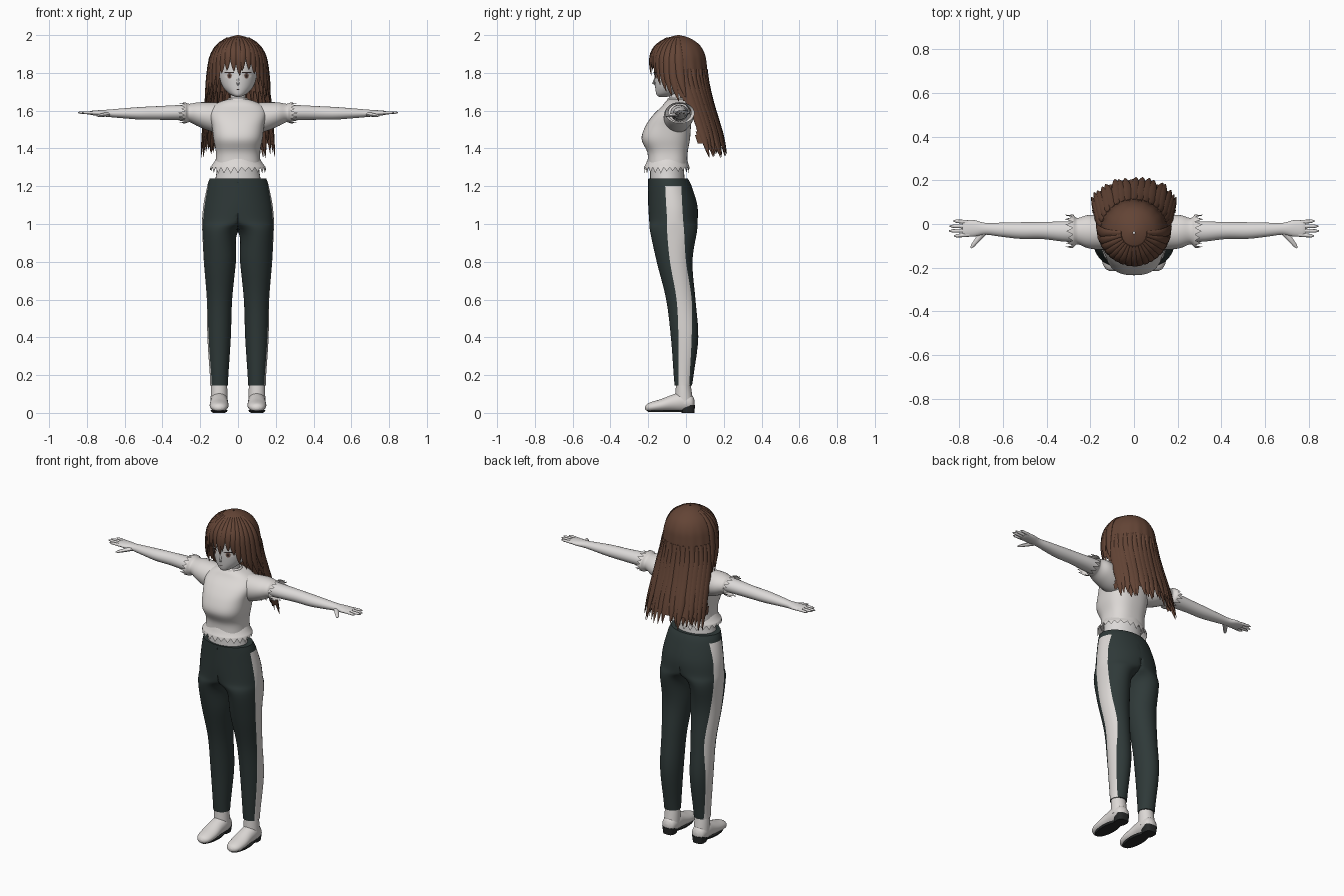
import bpy, bmesh, math, random
from mathutils import Vector

random.seed(4)
if "Cube" in bpy.data.objects:
    bpy.data.objects.remove(bpy.data.objects["Cube"], do_unlink=True)


def material(name, rgb):
    m = bpy.data.materials.new(name)
    m.use_nodes = True
    m.diffuse_color = (*rgb, 1)
    m.node_tree.nodes["Principled BSDF"].inputs["Base Color"].default_value = (*rgb, 1)
    return m


SKIN = material("pale_skin", (.72, .70, .69))
CLOTH = material("pale_cloth", (.72, .69, .67))
PANTS = material("dark_green_cloth", (.028, .041, .040))
HAIR = material("brown_hair", (.125, .058, .036))
SOLE = material("black_rubber", (.02, .022, .022))
IRIS = material("brown_iris", (.16, .09, .07))
LASH = material("dark_lash", (.03, .02, .018))
built = []


# ---- helpers ----
def smooth_rows(rows, per=5):
    """Catmull-Rom samples through every column of a table."""
    out = []
    for i in range(len(rows) - 1):
        a, b, c, d = (rows[max(0, min(len(rows) - 1, i + k))] for k in (-1, 0, 1, 2))
        for s in range(per):
            t = s / per
            out.append([q + .5 * t * (r - p + t * (2 * p - 5 * q + 4 * r - s4 + t * (3 * (q - r) + s4 - p)))
                        for p, q, r, s4 in zip(a, b, c, d)])
    return out + [list(rows[-1])]


def lookup(rows, z):
    """Linear lookup in rows sorted by falling first column."""
    for a, b in zip(rows, rows[1:]):
        if a[0] >= z >= b[0] and a[0] > b[0]:
            t = (a[0] - z) / (a[0] - b[0])
            return [p + (q - p) * t for p, q in zip(a, b)]
    return rows[0] if z > rows[0][0] else rows[-1]


def finish(name, verts, faces, mat, mirror=False):
    mesh = bpy.data.meshes.new(name)
    mesh.from_pydata([tuple(v) for v in verts], [], faces)
    bm = bmesh.new()
    bm.from_mesh(mesh)
    bmesh.ops.recalc_face_normals(bm, faces=bm.faces)
    bm.to_mesh(mesh)
    bm.free()
    mesh.materials.append(mat)
    ob = bpy.data.objects.new(name, mesh)
    bpy.context.collection.objects.link(ob)
    if mirror:
        ob.modifiers.new("mirror", "MIRROR").use_mirror_merge = False
    built.append(ob)
    return ob


def skin(name, rings, mat, mirror=False, caps=True, keep=None):
    n = len(rings[0])
    verts = [Vector(p) for ring in rings for p in ring]
    faces = [[i * n + k, i * n + (k + 1) % n, (i + 1) * n + (k + 1) % n, (i + 1) * n + k]
             for i in range(len(rings) - 1) for k in range(n)]
    if keep:
        faces = [f for f in faces if keep(sum((verts[v] for v in f), Vector()) / 4)]
    if caps:
        faces += [list(range(n)), list(range(len(verts) - n, len(verts)))]
    return finish(name, verts, faces, mat, mirror)


def loft(name, rows, mat, axis="Z", n=32, power=2, mirror=False, caps=True, teeth=0, floor=None):
    """Rows: position on axis, two centres, two radii. Teeth make the last ring ragged."""
    rings, table = [], smooth_rows(rows)
    for t, c1, c2, r1, r2 in table:
        ring = []
        for k in range(n):
            co, si = math.cos(math.tau * k / n), math.sin(math.tau * k / n)
            a = c1 + r1 * math.copysign(abs(co) ** (2 / power), co)
            b = c2 + r2 * math.copysign(abs(si) ** (2 / power), si)
            if floor is not None:
                b = max(b, floor)
            ring.append({"Z": (a, b, t), "X": (t, a, b), "Y": (a, t, b)}[axis])
        rings.append(ring)
    if teeth:
        i = "XYZ".index(axis)
        for k in range(0, n, 2):
            p = list(rings[-1][k])
            p[i] += teeth * random.uniform(.5, 1)
            rings[-1][k] = p
    return skin(name, rings, mat, mirror, caps)


def strand(name, pts, sides, widths, thick, mat, mirror=False):
    rings = []
    for i, p in enumerate(pts):
        tangent = (pts[min(i + 1, len(pts) - 1)] - pts[max(i - 1, 0)]).normalized()
        out = sides[i].cross(tangent).normalized()
        rings.append([p + sides[i] * widths[i] * math.cos(math.tau * k / 8)
                      + out * widths[i] * thick * math.sin(math.tau * k / 8) for k in range(8)])
    return skin(name, rings, mat, mirror)


# ---- trousers: z, centre x, radius x, back and front y, stripe y range ----
LEG = smooth_rows([
    (1.24, 0, .15, -.2, .01, -.11, -.03), (1.2, 0, .163, -.2, .03, -.11, -.025),
    (1.1, 0, .183, -.2, .06, -.105, -.02), (1.02, .03, .16, -.195, .062, -.1, -.015),
    (.96, .094, .095, -.19, .058, -.1, -.01), (.8, .096, .085, -.155, .034, -.085, 0),
    (.6, .098, .067, -.105, .05, -.05, .03), (.4, .1, .062, -.08, .065, -.04, .03),
    (.2, .1, .049, -.065, .04, -.04, .02), (.145, .1, .047, -.06, .032, -.04, .02)])
N, HALF = 48, 4
rings = []
for z, cx, rx, y0, y1, s0, s1 in LEG:
    cy, ry = (y0 + y1) / 2, (y1 - y0) / 2
    lo, hi = (math.asin(max(-.95, min(.95, (s - cy) / ry))) for s in (s0, s1))
    ring = []
    for k in range(-HALF, N - HALF):
        if k <= HALF:
            a = lo + (hi - lo) * (k + HALF) / (2 * HALF)
        else:
            a = hi + (math.tau + lo - hi) * (k - HALF) / (N - 2 * HALF)
        ring.append((max(0, cx + rx * math.cos(a)), cy + ry * math.sin(a), z))
    rings.append(ring)
legs = skin("trousers", rings, PANTS, mirror=True)
legs.data.materials.append(CLOTH)
for poly in legs.data.polygons:     # side stripe
    if len(poly.vertices) == 4 and poly.index % N < 2 * HALF and poly.center.z < 1.2:
        poly.material_index = 1

# ---- shoes ----
loft("shoes", [(.046, .1, .05, .012, .015), (.03, .1, .052, .038, .042), (-.02, .1, .058, .046, .052),
               (-.07, .1, .052, .047, .045), (-.13, .1, .04, .05, .034), (-.18, .1, .032, .044, .027),
               (-.205, .1, .028, .03, .02), (-.216, .1, .026, .01, .008)],
     CLOTH, "Y", mirror=True, floor=.012)
loft("shoe_shafts", [(.05, .1, -.01, .045, .05), (.1, .1, -.012, .044, .044), (.16, .1, -.015, .042, .038)],
     CLOTH, mirror=True)
loft("soles", [(.004, .1, -.1, .04, .1), (.015, .1, -.1, .045, .108)], SOLE, mirror=True)
loft("heels", [(0, .1, .01, .034, .034), (.042, .1, .01, .04, .038)], SOLE, power=3, mirror=True)

# ---- torso and shirt ----
loft("midriff", [(1.21, 0, -.098, .125, .092), (1.28, 0, -.1, .113, .09), (1.36, 0, -.1, .11, .09)], SKIN)
loft("shirt", [(1.32, 0, -.098, .12, .104), (1.38, 0, -.098, .117, .107), (1.45, 0, -.107, .13, .128),
               (1.52, 0, -.094, .138, .12), (1.58, 0, -.072, .15, .1), (1.62, 0, -.05, .14, .08),
               (1.645, 0, -.045, .1, .065), (1.66, 0, -.045, .055, .048)], CLOTH, n=48, power=2.5)
loft("shirt_hem", [(1.345, 0, -.098, .116, .104), (1.32, 0, -.1, .132, .112), (1.3, 0, -.102, .148, .121)],
     CLOTH, n=48, caps=False, teeth=-.035)
loft("collar", [(1.64, 0, -.05, .062, .056), (1.662, 0, -.05, .054, .048), (1.668, 0, -.05, .046, .042)],
     CLOTH, caps=False)
loft("sleeves", [(.08, -.045, 1.56, .07, .08), (.15, -.04, 1.568, .078, .076), (.21, -.035, 1.58, .076, .064),
                 (.25, -.033, 1.587, .062, .05), (.265, -.033, 1.588, .062, .05), (.28, -.033, 1.588, .078, .056)],
     CLOTH, "X", mirror=True, caps=False, teeth=.04)

# ---- arms and hands ----
loft("arms", [(.15, -.035, 1.588, .045, .045), (.3, -.035, 1.59, .047, .04), (.42, -.03, 1.588, .039, .036),
              (.52, -.03, 1.586, .038, .033), (.61, -.026, 1.586, .032, .026), (.68, -.022, 1.586, .027, .02),
              (.73, -.02, 1.587, .037, .016), (.77, -.02, 1.588, .037, .012), (.785, -.02, 1.588, .03, .008)],
     SKIN, "X", mirror=True)
Y = Vector((0, 1, 0))
for name, y, tip, end in [("index", -.049, .825, -.055), ("middle", -.03, .848, -.032),
                          ("ring", -.011, .845, -.01), ("little", .008, .828, .014)]:
    a, b = Vector((.755, y, 1.588)), Vector((tip, end, 1.59))
    strand(name + "_fingers", [a.lerp(b, t) for t in (0, .4, .8, 1)], [Y] * 4, (.0095, .009, .008, .003),
           .9, SKIN, True)
a, b = Vector((.685, -.032, 1.582)), Vector((.748, -.11, 1.572))
strand("thumbs", [a.lerp(b, t) for t in (0, .4, .85, 1)], [Vector((.78, .63, 0))] * 4, (.016, .013, .009, .003),
       .8, SKIN, True)

# ---- neck, head and face ----
loft("neck", [(1.6, 0, -.045, .048, .045), (1.66, 0, -.05, .039, .038), (1.75, 0, -.055, .04, .042)], SKIN)
HEAD = [(1.96, 0, -.04, .05, .05), (1.92, 0, -.042, .09, .1), (1.85, 0, -.048, .105, .118),
        (1.785, 0, -.055, .1, .113), (1.73, 0, -.072, .083, .092), (1.695, 0, -.093, .054, .066),
        (1.68, 0, -.11, .03, .043), (1.673, 0, -.122, .012, .02)]
loft("head", HEAD, SKIN)
FACE = smooth_rows(HEAD)


def face_point(x, z, lift):
    _, _, cy, rx, ry = lookup(FACE, z)
    return Vector((x, cy - ry * math.sqrt(max(0, 1 - (x / rx) ** 2)) - lift, z))


def face_plate(name, x, z, a, b, lift, mat, mirror=True):
    rim = [face_point(x + a * math.cos(math.tau * k / 20), z + b * math.sin(math.tau * k / 20), lift)
           for k in range(20)]
    finish(name, rim + [face_point(x, z, lift)], [[k, (k + 1) % 20, 20] for k in range(20)], mat, mirror)


face_plate("eye_whites", .046, 1.785, .025, .016, .002, CLOTH)
face_plate("irises", .045, 1.785, .012, .015, .004, IRIS)
face_plate("pupils", .045, 1.784, .005, .008, .005, LASH)
face_plate("lashes", .047, 1.802, .027, .004, .006, LASH)
face_plate("mouth", 0, 1.712, .013, .0015, .003, LASH, False)
strand("nose", [face_point(0, 1.775, -.004), face_point(0, 1.745, .008), face_point(0, 1.735, -.002)],
       [Vector((1, 0, 0))] * 3, (.004, .007, .004), .8, SKIN)

# ---- hair: shell profile z, x, centre y, radii ----
MANE = smooth_rows([
    (2.0, 0, -.04, .005, .005), (1.985, 0, -.04, .055, .058), (1.95, 0, -.04, .104, .11),
    (1.9, 0, -.04, .134, .139), (1.84, 0, -.038, .148, .147), (1.75, 0, -.028, .16, .145),
    (1.65, 0, 0, .17, .136), (1.55, 0, .035, .18, .132), (1.45, 0, .068, .19, .13), (1.34, 0, .1, .2, .122)])


def mane_point(angle, z, lift=0):
    _, _, cy, rx, ry = lookup(MANE, z)
    return Vector(((rx + lift) * math.sin(angle), cy - (ry + lift) * math.cos(angle), z))


def mane_keep(c):
    return c.z > 1.875 or c.y > min(.055, -.07 + max(0, 1.72 - c.z) * .9)


shell = [[mane_point(math.tau * k / 90, row[0], .003 * math.cos(18 * math.tau * k / 90)
                     * min(1, max(0, (1.95 - row[0]) * 4))) for k in range(90)]
         for row in MANE if row[0] > 1.41]
skin("hair_shell", shell, HAIR, caps=False, keep=mane_keep)


def lock(name, start, end, top, tip, width, lift=.004, thick=.4):
    pts, sides, widths = [], [], []
    for i in range(13):
        u = i / 12
        ang = math.radians(start + (end - start) * u)
        pts.append(mane_point(ang, top + (tip - top) * u, lift))
        sides.append(Vector((math.cos(ang), math.sin(ang), 0)))
        widths.append(width * min(1, .3 + 2 * u) * max(.03, 1 - u ** 4) ** .8)
    strand(name, pts, sides, widths, thick, HAIR)


# fringe and side locks
lock("fringe_middle", 0, 3, 1.985, 1.785, .019)
FRINGE = [(13, 8, 1.81, .019), (24, 22, 1.815, .02), (34, 33, 1.80, .02), (45, 41, 1.73, .02),
          (55, 52, 1.71, .021), (66, 62, 1.68, .022), (78, 74, 1.65, .022), (90, 92, 1.66, .024),
          (84, 97, 1.69, .012)]
for i, (start, end, tip, width) in enumerate(FRINGE):
    for side, sign in (("left", 1), ("right", -1)):
        lock(f"{side}_fringe_{i}", sign * start, sign * end, 1.985, tip + random.uniform(-.01, .01), width)

# long back locks
for i in range(17):
    ang = 102 + i * 156 / 16
    lock(f"back_lock_{i}", ang, ang + random.uniform(-3, 3), 1.82, random.uniform(1.345, 1.39),
         .026, .001, .38)
for i in range(10):
    ang = 110 + i * 140 / 9
    lock(f"under_lock_{i}", ang, ang + random.uniform(-4, 4), 1.7, random.uniform(1.36, 1.43), .026, -.025)

# ---- smooth shading with sharp edges kept ----
bpy.ops.object.select_all(action="DESELECT")
for ob in built:
    ob.select_set(True)
bpy.context.view_layer.objects.active = built[0]
bpy.ops.object.shade_smooth_by_angle(angle=math.radians(50))
